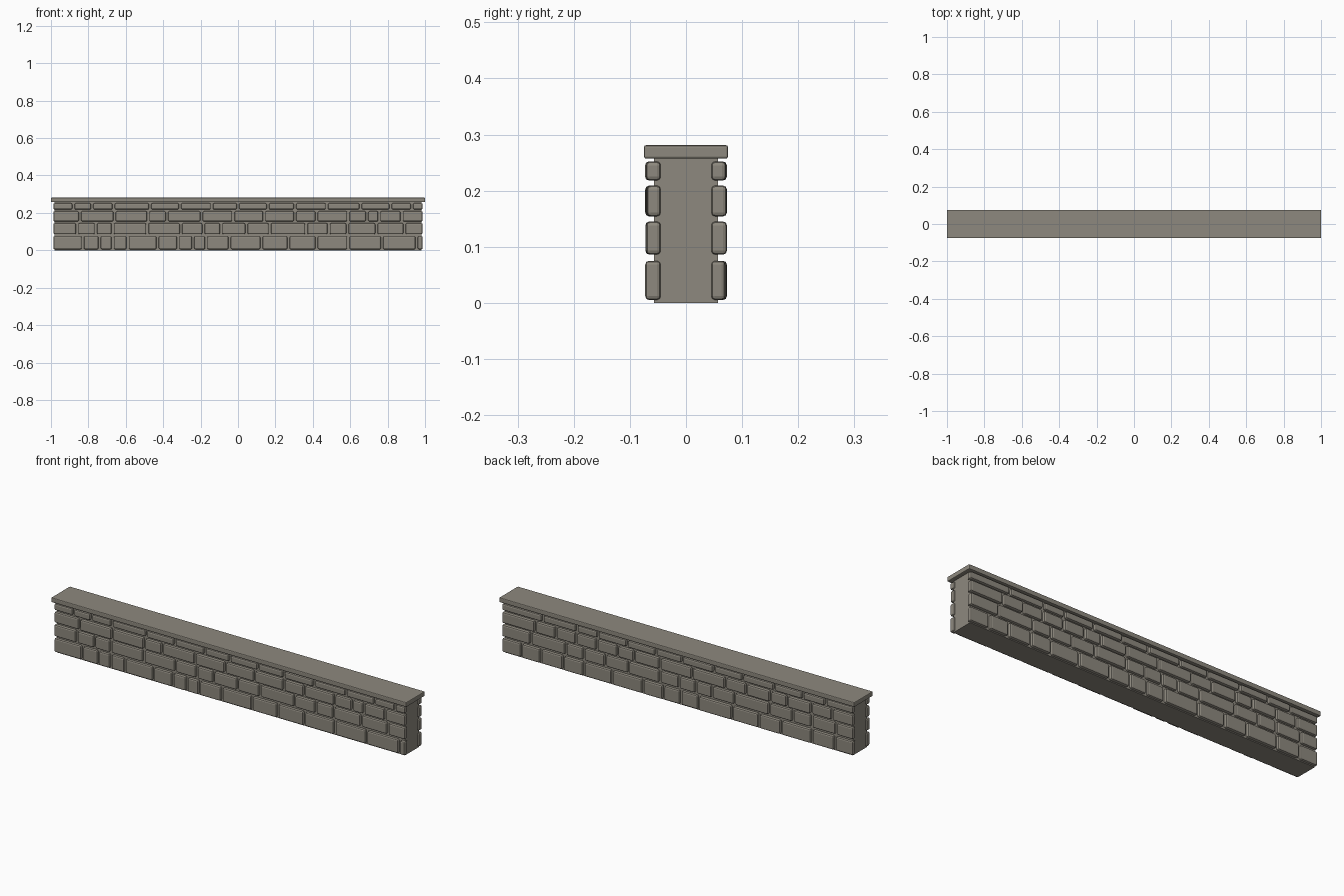
import bpy, bmesh, random

if "Cube" in bpy.data.objects:
    bpy.data.objects.remove(bpy.data.objects["Cube"])

random.seed(4)


def add_box(bm, lo, hi, bevel=0.0, segments=2):
    """Axis-aligned box, optionally with rounded edges."""
    verts = bmesh.ops.create_cube(bm, size=1.0)["verts"]
    for v in verts:
        for i in range(3):
            v.co[i] = hi[i] if v.co[i] > 0 else lo[i]
    if bevel:
        edges = list({e for v in verts for e in v.link_edges})
        bmesh.ops.bevel(bm, geom=edges, offset=bevel, segments=segments,
                        profile=0.5, affect='EDGES')


def finish(name, bm):
    mesh = bpy.data.meshes.new(name)
    bm.to_mesh(mesh)
    bm.free()
    mat = bpy.data.materials.get("stone_grey")
    if mat is None:
        mat = bpy.data.materials.new("stone_grey")
        mat.diffuse_color = (0.27, 0.25, 0.21, 1)
        mat.use_nodes = True
        mat.node_tree.nodes["Principled BSDF"].inputs["Base Color"].default_value = mat.diffuse_color
    mesh.materials.append(mat)
    obj = bpy.data.objects.new(name, mesh)
    bpy.context.collection.objects.link(obj)
    return obj


# Mortar core behind the stones
bm = bmesh.new()
add_box(bm, (-0.98, -0.057, 0), (0.98, 0.057, 0.258))
finish("mortar_core", bm)

# Flat coping slab along the top
bm = bmesh.new()
add_box(bm, (-1, -0.075, 0.257), (1, 0.075, 0.281), 0.004)
finish("coping_slab", bm)

# Courses: bottom, top, and joint positions along the front face
END, GAP = 0.987, 0.012
COURSES = [
    (0.005, 0.075, [-.83, -.74, -.67, -.59, -.43, -.32, -.24, -.17, -.045,
                    .125, .27, .42, .59, .77, .955]),
    (0.086, 0.145, [-.86, -.76, -.67, -.485, -.305, -.185, -.09, .045, .17,
                    .365, .485, .585, .74, .89]),
    (0.154, 0.209, [-.845, -.66, -.48, -.38, -.195, -.025, .14, .305, .42,
                    .59, .69, .755, .875]),
    (0.218, 0.252, [-.88, -.78, -.665, -.47, -.31, -.14, 0, .16, .305,
                    .475, .655, .815, .93]),
]


def back_joints():
    """Irregular joints for the rear face."""
    joints, x = [], -END + random.uniform(0.08, 0.16)
    while x < END - 0.05:
        joints.append(x)
        x += random.uniform(0.09, 0.2)
    return joints


# Rounded stones on both long faces
for name, side in (("front_stones", -1), ("back_stones", 1)):
    bm = bmesh.new()
    for z0, z1, joints in COURSES:
        xs = [-END - GAP / 2] + (joints if side < 0 else back_joints()) + [END + GAP / 2]
        for a, b in zip(xs, xs[1:]):
            depth = random.uniform(0.069, 0.073)
            y0, y1 = sorted((side * 0.045, side * depth))
            add_box(bm, (a + GAP / 2, y0, z0), (b - GAP / 2, y1, z1), 0.007)
    finish(name, bm)
